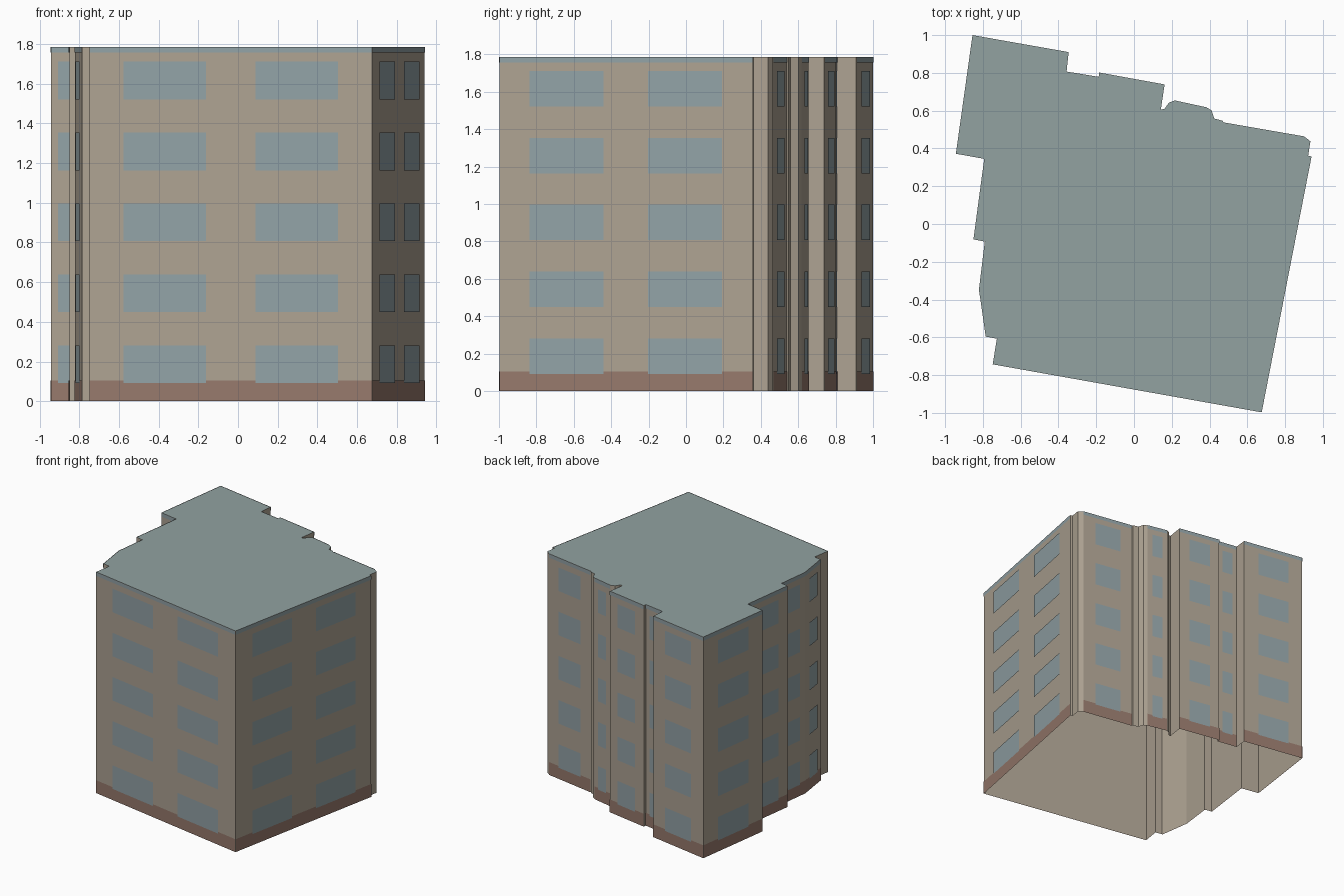
import bpy
from mathutils import Vector

cube = bpy.data.objects.get("Cube")
if cube:
    bpy.data.objects.remove(cube, do_unlink=True)

HEIGHT = 1.786
FLOORS = 5
STOREY = HEIGHT / FLOORS

# Footprint, clockwise seen from above, starting at the back right corner
outline = [Vector(p) for p in (
    (-.855, 1), (-.346, .91), (-.357, .807), (-.187, .779), (-.185, .802),
    (.162, .739), (.142, .605), (.162, .61), (.185, .643), (.217, .654),
    (.383, .618), (.41, .602), (.425, .558), (.468, .547), (.474, .538),
    (.90, .464), (.934, .438), (.922, .362), (.94, .357), (.676, -.997),
    (-.748, -.743), (-.726, -.607), (-.785, -.596), (-.821, -.347),
    (-.79, -.093), (-.85, -.081), (-.793, .345), (-.943, .372))]


def material(name, rgb):
    mat = bpy.data.materials.new(name)
    mat.use_nodes = True
    linear = [((c / 255 + .055) / 1.055) ** 2.4 for c in rgb] + [1]
    mat.diffuse_color = linear
    mat.node_tree.nodes["Principled BSDF"].inputs["Base Color"].default_value = linear
    return mat


def build(name, faces, mat):
    """Make one flat-shaded object from a list of separate polygons."""
    verts, indices = [], []
    for face in faces:
        indices.append(range(len(verts), len(verts) + len(face)))
        verts.extend(face)
    mesh = bpy.data.meshes.new(name)
    mesh.from_pydata(verts, [], [tuple(i) for i in indices])
    mesh.materials.append(mat)
    obj = bpy.data.objects.new(name, mesh)
    bpy.context.collection.objects.link(obj)
    return obj


def panel(a, b, start, end, low, high, offset=0):
    """Upright rectangle on wall a-b, between two fractions of its length."""
    along = b - a
    out = Vector((-along.y, along.x)).normalized() * offset
    p, q = a + along * start + out, a + along * end + out
    return [(q.x, q.y, low), (p.x, p.y, low), (p.x, p.y, high), (q.x, q.y, high)]


walls, plinth, trim, windows = [], [], [], []
for a, b in zip(outline, outline[1:] + outline[:1]):
    length = (b - a).length
    walls.append(panel(a, b, 0, 1, 0, HEIGHT))
    if length < .145:
        continue  # narrow returns stay plain
    plinth.append(panel(a, b, 0, 1, 0, .104, .003))
    trim.append(panel(a, b, 0, 1, HEIGHT - .03, HEIGHT, .003))
    spans = [(.12, .412), (.588, .88)] if length > 1 else [(.24, .76)]
    for floor in range(FLOORS):
        low = floor * STOREY + .092
        for start, end in spans:
            windows.append(panel(a, b, start, end, low, low + .19, .006))

# Walls are an open shell underneath, closed by the flat roof
build("walls", walls, material("beige render", (173, 162, 146)))
build("roof", [[(p.x, p.y, HEIGHT) for p in reversed(outline)]],
      material("grey green roof", (146, 162, 161)))
build("plinth", plinth, material("red brown plinth", (150, 121, 108)))
glass = material("blue grey glass", (146, 162, 166))
build("roof_trim", trim, glass)
build("windows", windows, glass)
